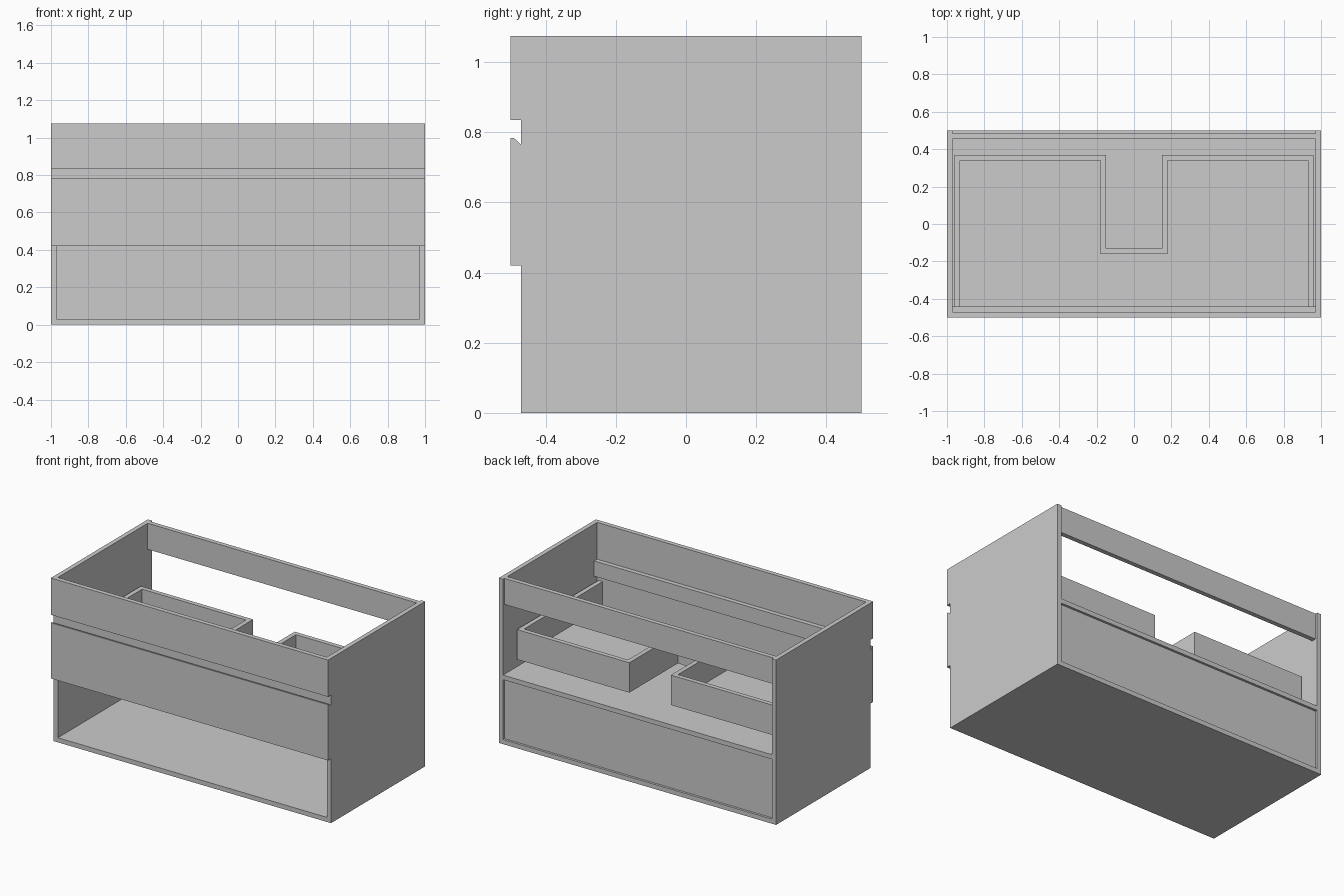
import bpy, bmesh

if "Cube" in bpy.data.objects:
    bpy.data.objects.remove(bpy.data.objects["Cube"])

T = 0.03    # board thickness
H = 1.075   # cabinet height


def prism(name, x0, x1, profile):
    """Extrude a (y, z) profile along x."""
    bm = bmesh.new()
    face = bm.faces.new([bm.verts.new((x0, y, z)) for y, z in profile])
    ext = bmesh.ops.extrude_face_region(bm, geom=[face])
    moved = [v for v in ext["geom"] if isinstance(v, bmesh.types.BMVert)]
    bmesh.ops.translate(bm, verts=moved, vec=(x1 - x0, 0, 0))
    bmesh.ops.recalc_face_normals(bm, faces=bm.faces)
    mesh = bpy.data.meshes.new(name)
    bm.to_mesh(mesh)
    bm.free()
    obj = bpy.data.objects.new(name, mesh)
    bpy.context.collection.objects.link(obj)
    return obj


def board(name, x, y, z):
    return prism(name, x[0], x[1],
                 [(y[0], z[0]), (y[1], z[0]), (y[1], z[1]), (y[0], z[1])])


inner = (-1 + T, 1 - T)

# Carcass: boards between the two side panels
board("bottom_panel", inner, (-0.47, 0.5), (0, T))
board("middle_shelf", inner, (-0.47, 0.5), (0.42, 0.45))
board("lower_back_panel", inner, (0.455, 0.485), (T, 0.42))
board("upper_back_rail", inner, (0.455, 0.485), (0.905, H))
board("front_rail", inner, (-0.47, -0.44), (0.735, 0.835))

# Fronts: fixed top fascia and drawer front with bevelled finger grip
board("top_fascia", (-1, 1), (-0.5, -0.47), (0.835, H))
prism("drawer_front", -1, 1, [(-0.5, 0.42), (-0.47, 0.42), (-0.47, 0.765),
                              (-0.49, 0.783), (-0.5, 0.783)])

# U-shaped drawer around the plumbing cutout
dz = (0.505, 0.70)
fz = (0.51, 0.535)
board("drawer_cutout_wall", (-0.15, 0.15), (-0.16, -0.13), dz)
board("drawer_floor_front", (-0.93, 0.93), (-0.47, -0.16), fz)

# Mirrored parts
for side, s in (("left", -1), ("right", 1)):
    def span(a, b):
        return tuple(sorted((s * a, s * b)))
    board(side + "_side_panel", span(1 - T, 1), (-0.47, 0.5), (0, H))
    board(side + "_drawer_side", span(0.93, 0.96), (-0.47, 0.34), dz)
    board(side + "_drawer_back", span(0.15, 0.96), (0.34, 0.37), dz)
    board(side + "_drawer_inner_side", span(0.15, 0.18), (-0.16, 0.34), dz)
    board(side + "_drawer_floor", span(0.18, 0.93), (-0.16, 0.34), fz)
